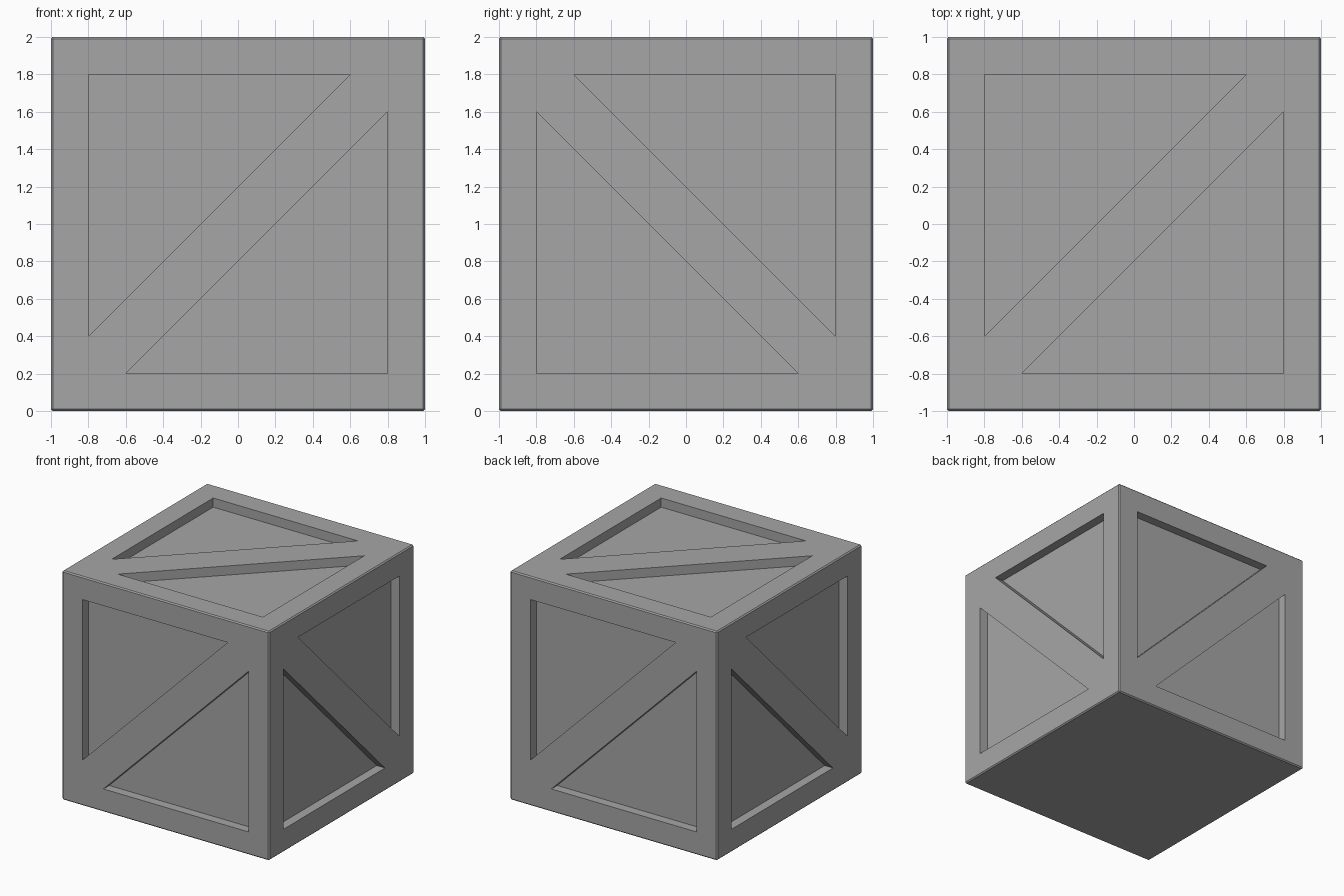
import bpy
import bmesh
from math import pi
from mathutils import Matrix, Vector

HALF = 1.0       # half the crate's side
DEPTH = 0.08     # depth of the sunken panels
EDGE = 0.01      # edge chamfer
RIM = 0.8        # panel border measured from the face centre
BRACE = 0.2      # diagonal brace offset

default = bpy.data.objects.get("Cube")
if default:
    bpy.data.objects.remove(default, do_unlink=True)

grey = bpy.data.materials.new("crate grey")
grey.use_nodes = True
colour = (0.38, 0.38, 0.38, 1)
grey.diffuse_color = colour
bsdf = next(n for n in grey.node_tree.nodes if n.type == 'BSDF_PRINCIPLED')
bsdf.inputs["Base Color"].default_value = colour


def make_object(name, bm):
    bmesh.ops.recalc_face_normals(bm, faces=bm.faces)
    mesh = bpy.data.meshes.new(name)
    bm.to_mesh(mesh)
    bm.free()
    mesh.materials.append(grey)
    obj = bpy.data.objects.new(name, mesh)
    bpy.context.collection.objects.link(obj)
    return obj


def add_prism(bm, corners, frame):
    """Triangular prism reaching from just outside a face down to DEPTH."""
    rings = []
    for level in (HALF + 0.1, HALF - DEPTH):
        rings.append([bm.verts.new(frame @ Vector((u, v, level))) for u, v in corners])
    outer, inner = rings
    bm.faces.new(outer)
    bm.faces.new(inner)
    for i in range(3):
        j = (i + 1) % 3
        bm.faces.new((outer[i], outer[j], inner[j], inner[i]))


# Crate body with finely chamfered edges
bm = bmesh.new()
bmesh.ops.create_cube(bm, size=2 * HALF)
bmesh.ops.bevel(bm, geom=bm.edges[:], offset=EDGE, segments=1, affect='EDGES')
bmesh.ops.translate(bm, verts=bm.verts, vec=(0, 0, HALF))
crate = make_object("crate", bm)

# Two triangular panels per face, either side of the diagonal brace
lift = Matrix.Translation((0, 0, HALF))
upright = Matrix.Rotation(pi / 2, 4, 'X')
frames = [(lift, 1)]
for k in range(4):
    frames.append((lift @ Matrix.Rotation(k * pi / 2, 4, 'Z') @ upright, 1 if k % 2 == 0 else -1))

bm = bmesh.new()
triangle = [(-RIM, RIM), (-RIM, BRACE - RIM), (RIM - BRACE, RIM)]
for frame, flip in frames:
    for side in (1, -1):
        add_prism(bm, [(side * flip * u, side * v) for u, v in triangle], frame)
cutter = make_object("panel_cutter", bm)
cutter.hide_render = True

# Sink the panels, then discard the cutter
cut = crate.modifiers.new("panels", 'BOOLEAN')
cut.operation = 'DIFFERENCE'
cut.solver = 'EXACT'
cut.object = cutter
bpy.context.view_layer.objects.active = crate
crate.select_set(True)
bpy.ops.object.modifier_apply(modifier=cut.name)
bpy.data.objects.remove(cutter, do_unlink=True)
